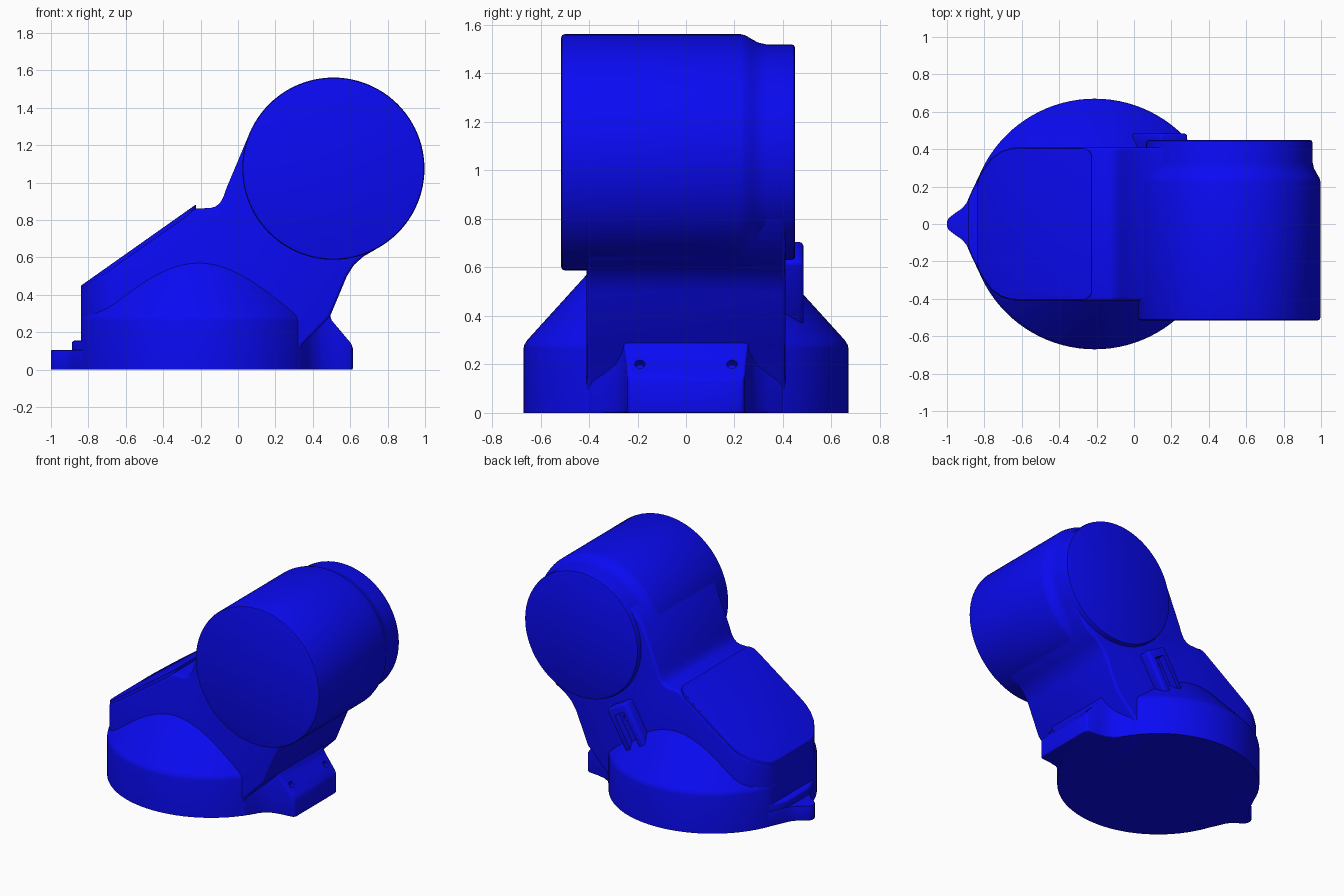
import bpy, bmesh
from math import sin, cos, pi, radians, atan2
from mathutils import Vector, Matrix

if "Cube" in bpy.data.objects:
    bpy.data.objects.remove(bpy.data.objects["Cube"])

blue = bpy.data.materials.new("blue_paint")
blue.diffuse_color = (0.003, 0.003, 0.9, 1)
blue.use_nodes = True
blue.node_tree.nodes["Principled BSDF"].inputs["Base Color"].default_value = blue.diffuse_color


def make(name, bm):
    bmesh.ops.remove_doubles(bm, verts=bm.verts, dist=1e-5)
    bmesh.ops.recalc_face_normals(bm, faces=bm.faces)
    me = bpy.data.meshes.new(name)
    bm.to_mesh(me)
    bm.free()
    ob = bpy.data.objects.new(name, me)
    bpy.context.collection.objects.link(ob)
    me.materials.append(blue)
    return ob


def prism(name, pts, lo, hi, put):
    """Extrude a 2D outline from lo to hi; put(a, b, t) places each point."""
    bm = bmesh.new()
    rings = [[bm.verts.new(put(a, b, t)) for a, b in pts] for t in (lo, hi)]
    n = len(pts)
    for r in rings:
        bm.faces.new(r)
    for i in range(n):
        j = (i + 1) % n
        bm.faces.new((rings[0][i], rings[0][j], rings[1][j], rings[1][i]))
    return make(name, bm)


def side(a, b, t):
    return (a, t, b)


def plan(a, b, t):
    return (a, b, t)


def lathe(name, prof, n, put):
    """Revolve (radius, height) pairs; closed by caps at both ends."""
    bm = bmesh.new()
    rings = [[bm.verts.new(put(r * cos(2 * pi * i / n), r * sin(2 * pi * i / n), h))
              for i in range(n)] for r, h in prof]
    for p, q in zip(rings, rings[1:]):
        for i in range(n):
            j = (i + 1) % n
            bm.faces.new((p[i], p[j], q[j], q[i]))
    bm.faces.new(rings[0])
    bm.faces.new(rings[-1])
    return make(name, bm)


def apply(ob, mod):
    bpy.context.view_layer.objects.active = ob
    bpy.ops.object.modifier_apply(modifier=mod.name)


def boolean(ob, cutter, op):
    m = ob.modifiers.new("cut", 'BOOLEAN')
    m.operation, m.object, m.solver = op, cutter, 'EXACT'
    apply(ob, m)
    bpy.data.objects.remove(cutter)


def finish(ob, width=0):
    if width:
        m = ob.modifiers.new("bevel", 'BEVEL')
        m.width, m.segments, m.limit_method = width, 3, 'ANGLE'
        m.angle_limit = radians(35)
        apply(ob, m)
    bpy.ops.object.select_all(action='DESELECT')
    ob.select_set(True)
    bpy.context.view_layer.objects.active = ob
    bpy.ops.object.shade_smooth_by_angle(angle=radians(32))


def mirrored(half):
    return half + [(x, -y) for x, y in reversed(half) if y > 1e-6]


def shaped(name, profile, outline):
    """Side profile intersected with a plan outline."""
    ob = prism(name, profile, -0.8, 0.8, side)
    boolean(ob, prism("cutter", outline, -0.5, 2, plan), 'INTERSECT')
    return ob


# round base with conical shoulder, cut flat at the left
base = lathe("base", [(0.67, 0), (0.67, 0.265), (0.667, 0.28), (0.655, 0.3), (0.36, 0.625)], 96,
             lambda x, y, h: (max(x - 0.21, -0.84), y, h))
finish(base)

# main body: slope, saddle and neck up to the drum
nose = [(-0.84, 0.2), (-0.83, 0.25), (-0.8, 0.3), (-0.76, 0.355),
        (-0.71, 0.39), (-0.66, 0.407), (-0.6, 0.41)]
body_side = [(-0.9, 0.01), (-0.9, 0.388), (-0.225, 0.862), (-0.15, 0.864), (-0.12, 0.872),
             (-0.095, 0.893), (-0.078, 0.925), (-0.06, 0.975), (0.062, 1.265), (0.17, 1.355),
             (0.51, 1.075), (0.875, 0.82), (0.739, 0.645), (0.67, 0.605), (0.62, 0.56),
             (0.582, 0.5), (0.49, 0.28), (0.34, 0.13), (0.3, 0.01)]
body = shaped("body", body_side, mirrored(nose + [(1.2, 0.41)]))
finish(body, 0.018)

# sloped cover plate with rounded upper corners
cover_side = [(-0.9, 0.37), (-0.9, 0.407), (-0.2, 0.901), (-0.2, 0.86)]
corner = [(-0.275 + 0.05 * cos(a), 0.355 + 0.05 * sin(a))
          for a in [pi / 2 - i * pi / 12 for i in range(7)]]
cover = shaped("cover_plate", cover_side,
               mirrored([(x, y - 0.005) for x, y in nose] + corner))
finish(cover, 0.004)

# big horizontal drum with a smaller rear end
drum = lathe("drum", [(0.472, -0.515), (0.483, -0.511), (0.487, -0.5), (0.487, 0.225),
                      (0.482, 0.245), (0.466, 0.272), (0.452, 0.298), (0.445, 0.33),
                      (0.445, 0.433), (0.441, 0.445), (0.43, 0.45)], 96,
             lambda x, z, h: (0.51 + x, h, 1.075 + z))
finish(drum)

# right foot pad with chamfered top and two screw holes
pad_side = [(0.2, 0), (0.614, 0), (0.614, 0.115), (0.605, 0.14), (0.5, 0.265), (0.49, 0.3), (0.2, 0.3)]
pad_plan = [(0.2, 0.41), (0.33, 0.40), (0.37, 0.34), (0.41, 0.29), (0.46, 0.262),
            (0.52, 0.25), (0.59, 0.243), (0.607, 0.235), (0.614, 0.215)]
pad = shaped("foot_pad", pad_side, mirrored(pad_plan))
finish(pad, 0.008)


def hole_cutter(centre, direction, radius, depth):
    bm = bmesh.new()
    rot = Vector(direction).to_track_quat('Z', 'Y').to_matrix().to_4x4()
    bmesh.ops.create_cone(bm, cap_ends=True, segments=20, radius1=radius, radius2=radius,
                          depth=depth, matrix=Matrix.Translation(centre) @ rot)
    return make("cutter", bm)


for s in (-1, 1):
    boolean(pad, hole_cutter((0.553, 0.19 * s, 0.2), (0.77, 0, 0.64), 0.022, 0.06), 'DIFFERENCE')
finish(pad)

# pointed locating tab at the left, in two steps
tab = prism("index_tab", mirrored([(-1.0, 0.012), (-0.99, 0.032), (-0.965, 0.052), (-0.92, 0.083),
                                   (-0.895, 0.112), (-0.87, 0.17), (-0.825, 0.265), (-0.7, 0.26)]),
            0, 0.105, plan)
finish(tab, 0.004)
step = prism("tab_step", mirrored([(-0.888, 0.085), (-0.883, 0.13), (-0.865, 0.175),
                                   (-0.825, 0.26), (-0.7, 0.26)]), 0.08, 0.155, plan)
finish(step, 0.012)

# rear guide block below the drum, with channel and hole
u = Vector((0.507, 0, 0.862))
v = Vector((0.862, 0, -0.507))
mid = Vector((0.135, 0, 0.53))


def tilted(a, b, t):
    return mid + v * a + u * b + Vector((0, t, 0))


def rect(w, lo, hi):
    return [(-w, lo), (w, lo), (w, hi), (-w, hi)]


guide = prism("guide_block", rect(0.088, -0.16, 0.16), 0.38, 0.485, tilted)
finish(guide, 0.02)
boolean(guide, prism("cutter", rect(0.04, -0.3, 0.1), 0.435, 0.6, tilted), 'DIFFERENCE')
boolean(guide, hole_cutter(tilted(0, 0.055, 0.43), (0, 1, 0), 0.022, 0.06), 'DIFFERENCE')
finish(guide)
